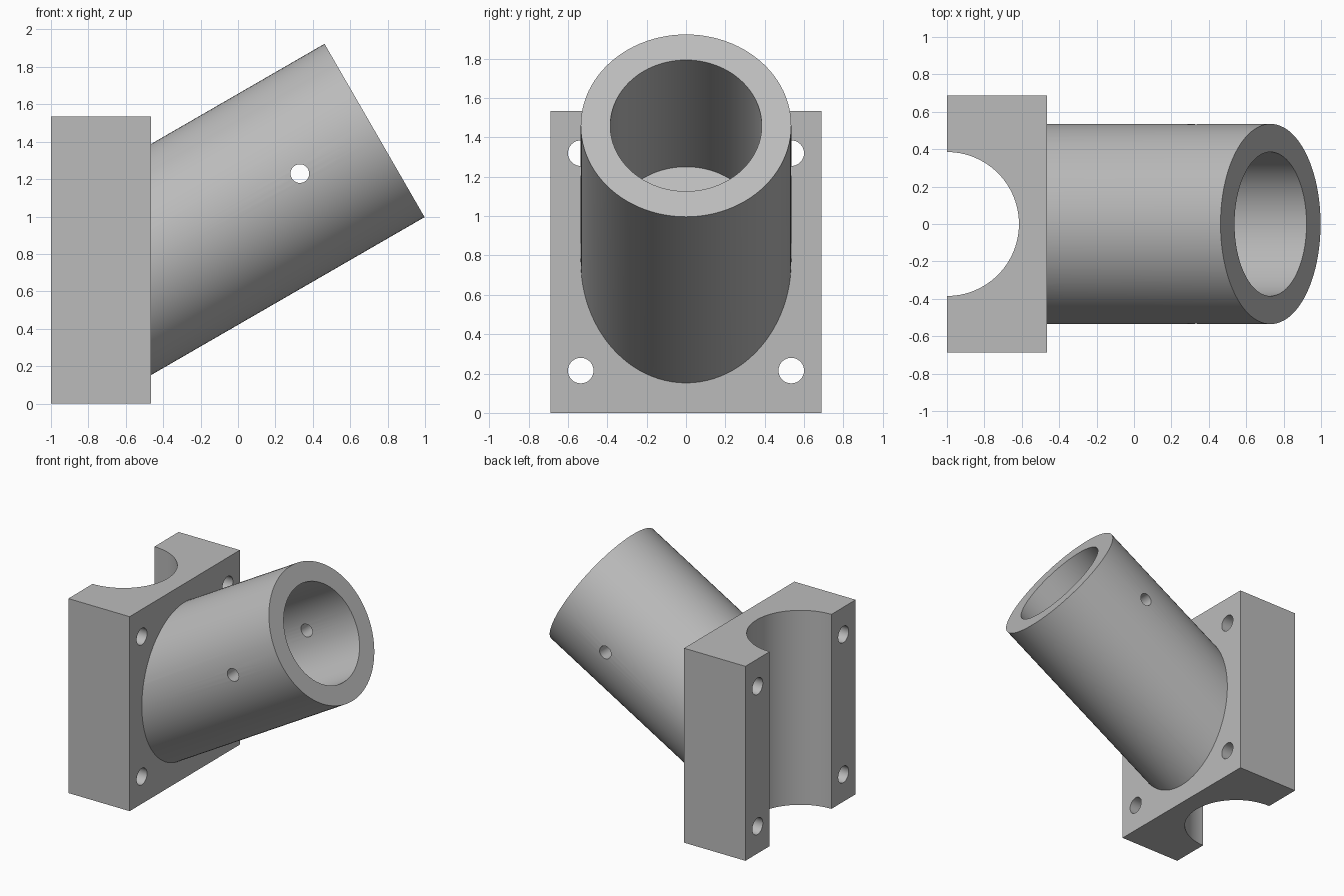
import bpy, math
from mathutils import Vector

if "Cube" in bpy.data.objects:
    bpy.data.objects.remove(bpy.data.objects["Cube"], do_unlink=True)

grey = bpy.data.materials.new("plain grey")
grey.use_nodes = True
grey.diffuse_color = (0.5, 0.5, 0.5, 1)
grey.node_tree.nodes["Principled BSDF"].inputs["Base Color"].default_value = (0.5, 0.5, 0.5, 1)

FACE_X = -0.465                                  # front face of the clamp block
HEIGHT = 1.535
TILT = math.radians(30)
AXIS = Vector((math.cos(TILT), 0, math.sin(TILT)))
MOUTH = Vector((0.73, 0, 1.46))                  # centre of the open tube end
OUTER, INNER = 0.535, 0.385


def rod(name, start, end, radius, sides=96):
    """Cylinder between two points."""
    start, end = Vector(start), Vector(end)
    span = end - start
    bpy.ops.mesh.primitive_cylinder_add(vertices=sides, radius=radius, depth=span.length,
                                        location=(start + end) / 2,
                                        rotation=span.to_track_quat("Z", "Y").to_euler())
    obj = bpy.context.object
    obj.name = name
    bpy.ops.object.transform_apply(location=True, rotation=True, scale=True)
    return obj


def boolean(target, tool, operation):
    """Apply a boolean and discard the tool."""
    mod = target.modifiers.new("boolean", "BOOLEAN")
    mod.operation, mod.solver, mod.object = operation, "EXACT", tool
    bpy.context.view_layer.objects.active = target
    bpy.ops.object.modifier_apply(modifier=mod.name)
    bpy.data.objects.remove(tool, do_unlink=True)


# Clamp block with half-round channel and four bolt holes
bpy.ops.mesh.primitive_cube_add(size=1, location=((FACE_X - 1) / 2, 0, HEIGHT / 2))
block = bpy.context.object
block.name = "clamp_block"
block.scale = (FACE_X + 1, 1.375, HEIGHT)
bpy.ops.object.transform_apply(location=True, rotation=True, scale=True)
boolean(block, rod("channel_cutter", (-1, 0, -0.1), (-1, 0, HEIGHT + 0.1), INNER), "DIFFERENCE")
for y in (-0.535, 0.535):
    for z in (0.215, 1.32):
        boolean(block, rod("bolt_cutter", (-1.1, y, z), (-0.4, y, z), 0.065, 32), "DIFFERENCE")

# Angled tube: lower end slid along its axis to sit just inside the block
tube = rod("angled_tube", MOUTH - AXIS, MOUTH, OUTER)
for v in tube.data.vertices:
    if (v.co - MOUTH).dot(AXIS) < -0.5:
        v.co += AXIS * ((FACE_X - 0.02 - v.co.x) / AXIS.x)

# Blind bore and cross pin hole
boolean(tube, rod("bore_cutter", MOUTH - AXIS * 1.085, MOUTH + AXIS * 0.1, INNER), "DIFFERENCE")
pin = MOUTH - AXIS * 0.461
side = Vector((0, 0.7, 0))
boolean(tube, rod("pin_cutter", pin - side, pin + side, 0.05, 32), "DIFFERENCE")

# Merge into one solid and shade
boolean(block, tube, "UNION")
block.name = "angled_tube_bracket"
block.data.materials.clear()
block.data.materials.append(grey)
for face in block.data.polygons:
    face.material_index = 0
bpy.ops.object.select_all(action="DESELECT")
block.select_set(True)
bpy.context.view_layer.objects.active = block
bpy.ops.object.shade_smooth_by_angle(angle=math.radians(30))
